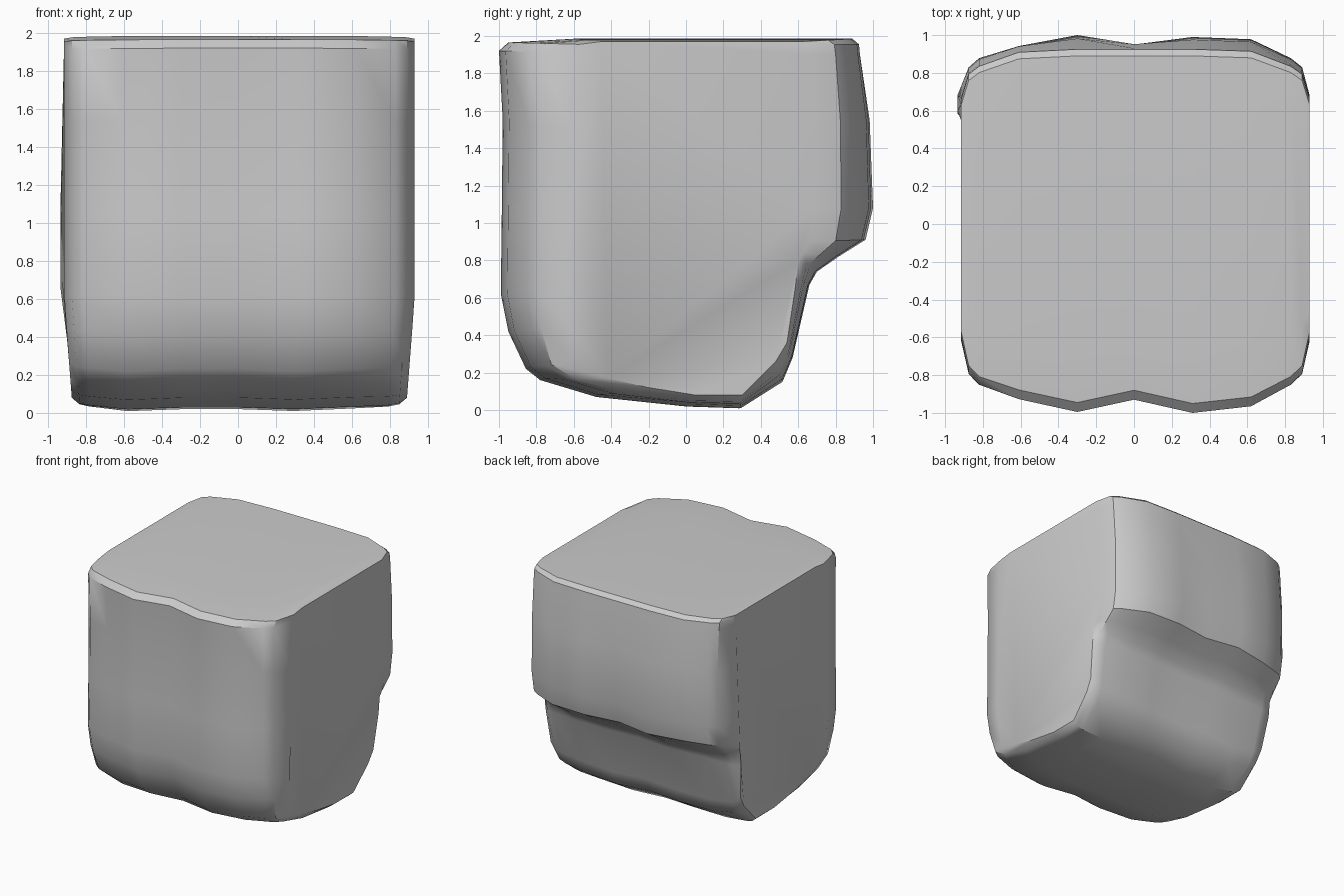
import bpy, bmesh, math

# Side outline: (mid y, mid z, end y, end z, front wobble, back wobble)
OUTLINE = [
    (-0.60, 1.985, -0.45, 1.97, 0, 0),
    (-0.93, 1.965, -0.57, 1.955, 1, 0),
    (-0.98, 1.92, -0.60, 1.91, 1, 0),
    (-0.96, 1.55, -0.61, 1.50, 1, 0),
    (-0.965, 1.05, -0.61, 1.05, 1, 0),
    (-0.97, 0.62, -0.62, 0.62, 1, 0),
    (-0.93, 0.42, -0.62, 0.45, 1, 0),
    (-0.84, 0.22, -0.60, 0.27, 0.8, 0),
    (-0.77, 0.16, -0.42, 0.17, 0.5, 0),
    (-0.48, 0.07, -0.20, 0.12, 0, 0),
    (0.00, 0.02, 0.05, 0.08, 0, 0),
    (0.29, 0.01, 0.30, 0.08, 0, 0.3),
    (0.51, 0.15, 0.48, 0.26, 0, 0.5),
    (0.56, 0.27, 0.54, 0.36, 0, 0.5),
    (0.65, 0.67, 0.585, 0.66, 0, 0.5),
    (0.69, 0.74, 0.60, 0.80, 0, 0.5),
    (0.80, 0.82, 0.63, 0.84, 0, 0.8),
    (0.94, 0.91, 0.66, 0.90, 0, 1),
    (0.98, 1.08, 0.68, 1.08, 0, 1),
    (0.97, 1.55, 0.68, 1.55, 0, 0.6),
    (0.93, 1.90, 0.67, 1.90, 0, 0),
    (0.925, 1.955, 0.66, 1.955, 0, 0),
    (0.89, 1.985, 0.63, 1.97, 0, 0),
]

# Cross stations: (x, blend to end outline, front shift, back shift, floor shift)
STATIONS = [
    (-0.915, 1.0, 0, 0, 0), (-0.875, 0.5, 0, 0, 0), (-0.82, 0.34, 0, 0, 0),
    (-0.61, 0.06, 0.03, -0.02, -0.005), (-0.30, 0, -0.015, 0.02, 0.01),
    (0.0, 0, 0.05, -0.03, 0.01), (0.31, 0, -0.02, 0.01, 0.0),
    (0.62, 0.04, 0, 0.01, 0.01), (0.83, 0.34, 0, 0, 0),
    (0.89, 0.5, 0, 0, 0), (0.93, 1.0, 0, 0, 0),
]

# Worn stone block lofted from side to side
bm = bmesh.new()
rings = []
for x, t, front, back, floor in STATIONS:
    ring = []
    for my, mz, ey, ez, wf, wb in OUTLINE:
        y = my + (ey - my) * t + front * wf + back * wb
        z = mz + (ez - mz) * t
        if z < 0.3:
            z = max(0, z + floor)
        px = x * (1 - 0.05 * max(0, 0.6 - z) / 0.6)
        if x < -0.9 and 0.6 < z < 1.1 and y > 0.5:
            px -= 0.02
        ring.append(bm.verts.new((px, y, z)))
    rings.append(ring)
n = len(OUTLINE)
for a, b in zip(rings, rings[1:]):
    for i in range(n):
        j = (i + 1) % n
        bm.faces.new((a[i], a[j], b[j], b[i]))
bm.faces.new(rings[0])
bm.faces.new(rings[-1][::-1])
bmesh.ops.recalc_face_normals(bm, faces=bm.faces)

mesh = bpy.data.meshes.new("stone_block")
bm.to_mesh(mesh)
bm.free()
block = bpy.data.objects.new("stone_block", mesh)
bpy.context.collection.objects.link(block)
bpy.context.view_layer.objects.active = block
block.select_set(True)
bpy.ops.object.shade_smooth_by_angle(angle=math.radians(35))
